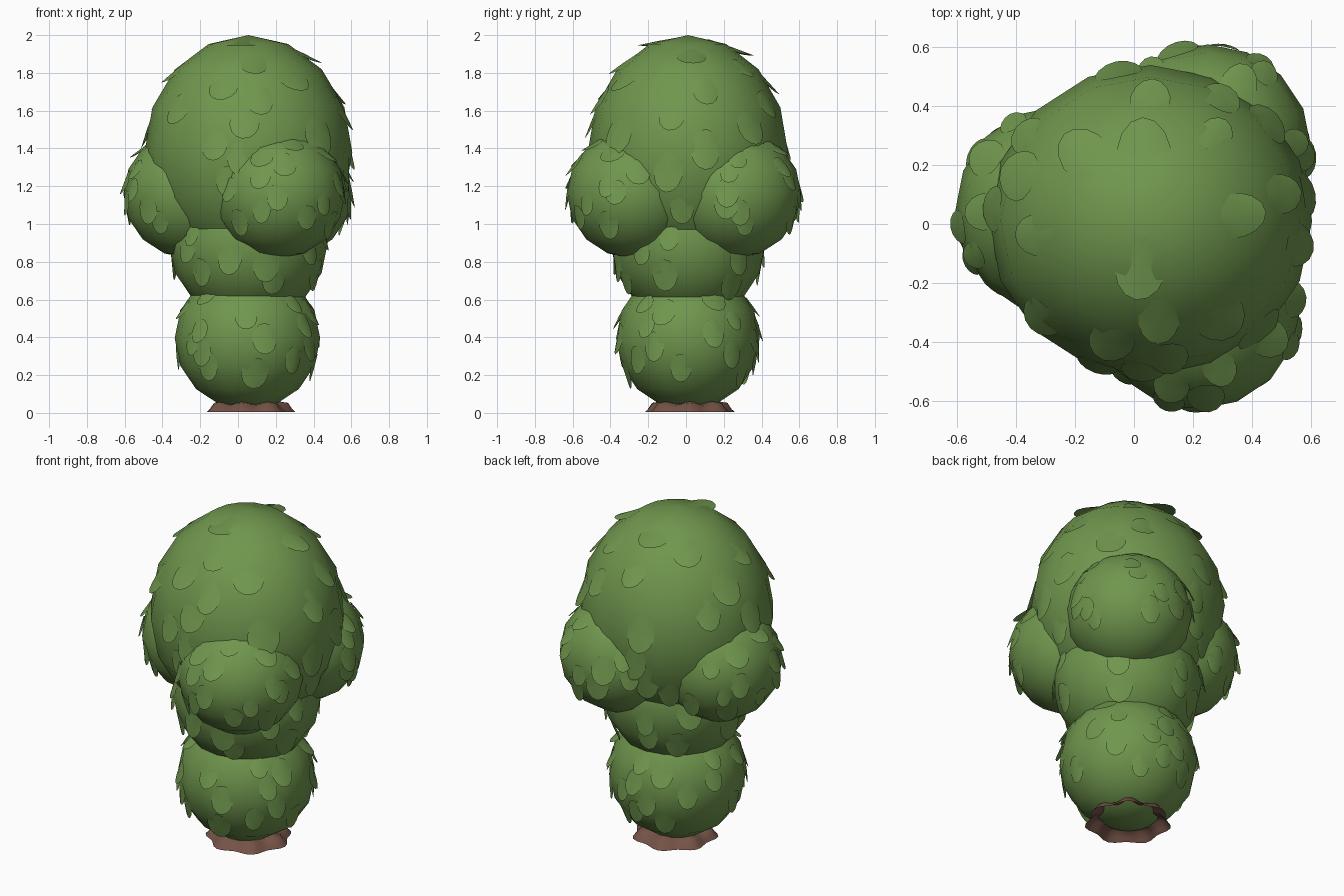
import bpy, bmesh, math, random
from mathutils import Vector

if "Cube" in bpy.data.objects:
    bpy.data.objects.remove(bpy.data.objects["Cube"])

random.seed(7)


def material(name, rgb):
    m = bpy.data.materials.new(name)
    m.diffuse_color = (*rgb, 1)
    m.use_nodes = True
    m.node_tree.nodes["Principled BSDF"].inputs["Base Color"].default_value = m.diffuse_color
    return m


green = material("leaf green", (0.16, 0.305, 0.075))
brown = material("bark brown", (0.175, 0.085, 0.062))


def finish(bm, name, mat):
    me = bpy.data.meshes.new(name)
    bm.to_mesh(me)
    bm.free()
    me.materials.append(mat)
    for p in me.polygons:
        p.use_smooth = True
    ob = bpy.data.objects.new(name, me)
    bpy.context.collection.objects.link(ob)
    return ob


# name, centre, radii, leaf count, leaf half-length
blobs = [
    ("lower_foliage", (0.05, 0.01, 0.395), (0.385, 0.38, 0.38), 38, 0.072),
    ("middle_foliage", (0.055, 0.01, 0.90), (0.42, 0.41, 0.415), 38, 0.078),
    ("crown_foliage", (0.055, 0.01, 1.38), (0.55, 0.53, 0.62), 36, 0.092),
    ("front_right_foliage", (0.215, -0.28, 1.16), (0.352, 0.35, 0.342), 36, 0.07),
    ("back_right_foliage", (0.25, 0.255, 1.16), (0.352, 0.355, 0.342), 36, 0.07),
    ("left_foliage", (-0.255, 0.045, 1.16), (0.352, 0.355, 0.342), 36, 0.07),
]


def buried(p, skip):
    # true when a point lies inside another clump
    for name, c, r, _, _ in blobs:
        if name != skip and sum(((p[i] - c[i]) / r[i]) ** 2 for i in range(3)) < 0.97:
            return True
    return False


def add_leaf(bm, p, n, half_len):
    # rounded leaf: root sunk in the clump, tip hanging down and outwards
    down = Vector((0, 0, -1))
    down = (down - n * down.dot(n)).normalized()
    side = n.cross(down)
    spin = random.uniform(-0.12, 0.12)
    down, side = (down * math.cos(spin) + side * math.sin(spin),
                  side * math.cos(spin) - down * math.sin(spin))
    wid = half_len * random.uniform(0.72, 0.88)
    ring = []
    for k in range(14):
        a = 2 * math.pi * k / 14
        u, v = math.cos(a), math.sin(a)
        lift = 0.010 + half_len * (0.17 * u - 0.15 * v * v)
        ring.append(bm.verts.new(p + down * half_len * u + side * wid * v + n * lift))
    mid = bm.verts.new(p + n * 0.012)
    for k in range(14):
        bm.faces.new((mid, ring[k], ring[(k + 1) % 14]))


for name, c, r, count, size in blobs:
    # foliage clump
    bm = bmesh.new()
    bmesh.ops.create_uvsphere(bm, u_segments=16, v_segments=8, radius=1)
    for v in bm.verts:
        v.co = Vector([c[i] + v.co[i] * r[i] for i in range(3)])
    finish(bm, name, green)

    # leaves spread evenly over the exposed part of the clump
    bm = bmesh.new()
    dirs = []
    for i in range(count):
        z = 0.86 - 1.4 * (i + 0.5) / count
        a = i * 2.39996 + random.uniform(-0.4, 0.4)
        s = math.sqrt(1 - z * z)
        dirs.append((Vector((s * math.cos(a), s * math.sin(a), z)),
                     size * random.uniform(0.8, 1.2)))
    if name == "crown_foliage":
        # two large leaves near the very top
        dirs += [(Vector((-0.04, 0.43, 0.90)), 0.13), (Vector((-0.06, -0.30, 0.95)), 0.11)]
    for d, half_len in dirs:
        p = Vector([c[k] + d[k] * r[k] * 0.98 for k in range(3)])
        n = Vector([d[k] / r[k] for k in range(3)]).normalized()
        if not buried(p, name):
            add_leaf(bm, p, n, half_len)
    finish(bm, name.replace("foliage", "leaves"), green)

# short flared, lobed trunk foot, open underneath
bm = bmesh.new()
N = 42
rings = []
for rad, z in ((0.228, 0.005), (0.212, 0.02), (0.19, 0.047), (0.14, 0.055)):
    ring = []
    for k in range(N):
        a = 2 * math.pi * k / N
        w = math.cos(7 * a)
        q = rad + 0.015 * w
        ring.append(bm.verts.new((0.06 + q * math.cos(a), 0.02 + q * math.sin(a),
                                  z + (0.006 * w if z > 0.03 else 0))))
    rings.append(ring)
for lo, hi in zip(rings, rings[1:]):
    for k in range(N):
        j = (k + 1) % N
        bm.faces.new((lo[k], lo[j], hi[j], hi[k]))
finish(bm, "trunk_foot", brown)
